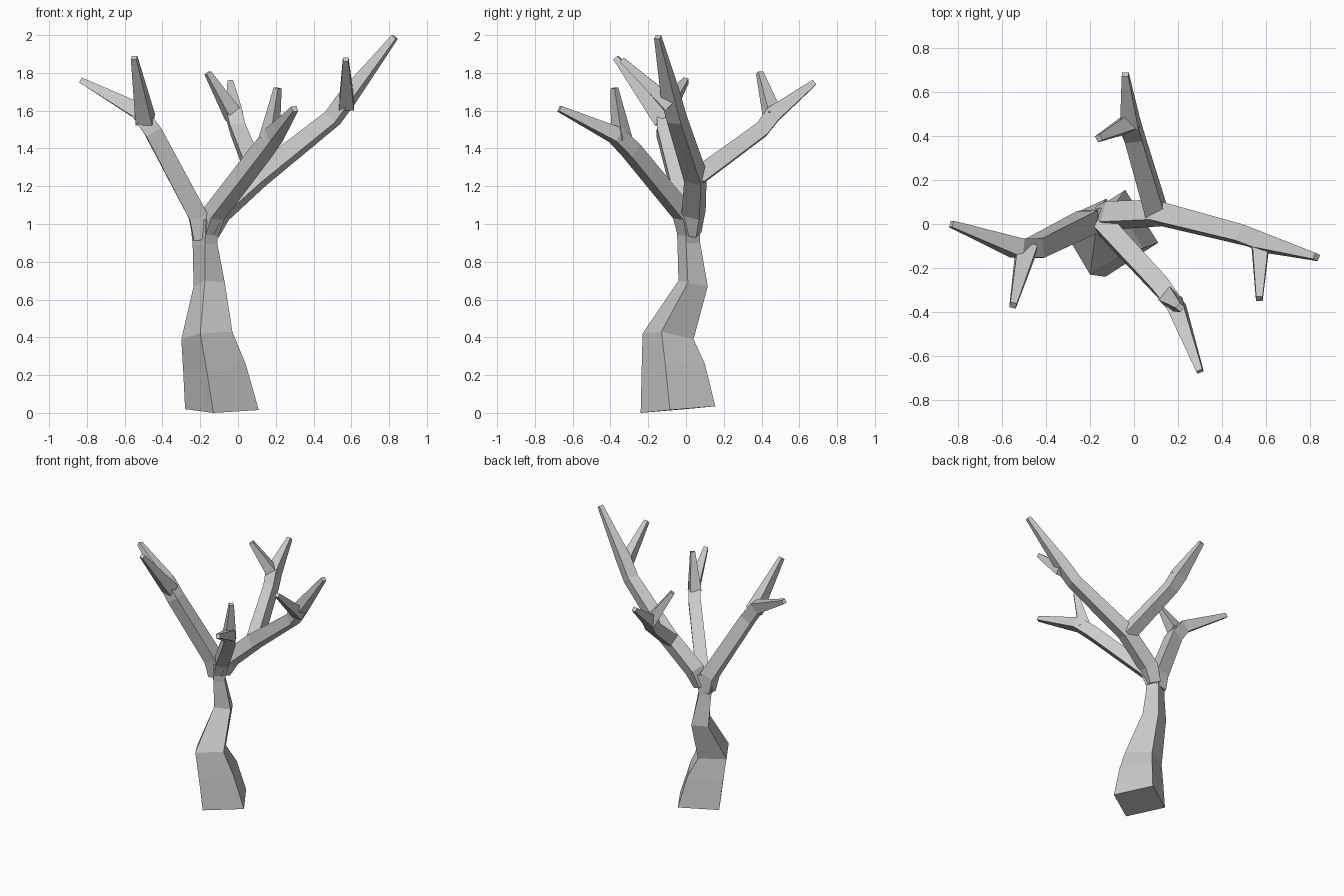
import bpy
import bmesh
from math import cos, sin, pi, radians
from mathutils import Vector

cube = bpy.data.objects.get("Cube")
if cube:
    bpy.data.objects.remove(cube)

bark = bpy.data.materials.new("grey_bark")
bark.use_nodes = True
GREY = (0.6, 0.6, 0.6, 1)
bark.diffuse_color = GREY
bark.node_tree.nodes["Principled BSDF"].inputs["Base Color"].default_value = GREY


def loft(name, rings):
    """Flat-shaded four-sided tube through a list of rings, capped at both ends."""
    bm = bmesh.new()
    loops = [[bm.verts.new(p) for p in ring] for ring in rings]
    for low, high in zip(loops, loops[1:]):
        for i in range(4):
            j = (i + 1) % 4
            bm.faces.new((low[i], low[j], high[j], high[i]))
    bm.faces.new(loops[0][::-1])
    bm.faces.new(loops[-1])
    bmesh.ops.recalc_face_normals(bm, faces=bm.faces[:])
    mesh = bpy.data.meshes.new(name)
    bm.to_mesh(mesh)
    bm.free()
    mesh.materials.append(bark)
    obj = bpy.data.objects.new(name, mesh)
    bpy.context.collection.objects.link(obj)
    return obj


def limb(name, path, roll=0):
    """Square limb along points (x, y, z, width), one face turned upward."""
    pts = [Vector(p[:3]) for p in path]
    side = (pts[-1] - pts[0]).cross(Vector((0, 0, 1)))
    rings = []
    for k, p in enumerate(pts):
        before = (p - pts[k - 1]).normalized() if k else Vector()
        after = (pts[k + 1] - p).normalized() if k + 1 < len(pts) else Vector()
        along = (before + after).normalized()
        u = (side - along * side.dot(along)).normalized()
        v = u.cross(along)
        r = path[k][3] / 2 ** 0.5
        angles = [radians(roll) + pi / 4 + i * pi / 2 for i in range(4)]
        rings.append([p + (u * cos(a) + v * sin(a)) * r for a in angles])
    return loft(name, rings)


# Crooked trunk: corners in order front, left, back, right
loft("trunk", [
    [(-.13, -.24, 0), (.11, -.085, .015), (-.04, .155, .035), (-.28, 0, .02)],
    [(-.165, -.235, .22), (.04, -.11, .26), (-.08, .10, .26), (-.29, -.03, .22)],
    [(-.20, -.23, .42), (-.03, -.13, .43), (-.13, .04, .39), (-.30, -.06, .39)],
    [(-.175, -.04, .70), (-.07, .01, .69), (-.125, .115, .67), (-.235, .065, .67)],
    [(-.175, -.045, .89), (-.11, 0, .90), (-.16, .075, .90), (-.24, .04, .89)],
    [(-.17, -.05, 1.02), (-.10, 0, 1.01), (-.15, .075, 1.05), (-.255, .03, 1.03)],
])

# Main branches, each tapering into its outer twig
limb("right_branch", [(-.19, .02, .92, .09), (-.21, .01, 1.04, .1),
                      (-.45, -.11, 1.49, .09), (-.53, -.11, 1.6, .085),
                      (-.83, 0, 1.76, .03)])
limb("front_branch", [(-.16, .01, .95, .08), (-.13, -.01, 1.05, .09),
                      (.13, -.29, 1.39, .085), (.19, -.37, 1.47, .08),
                      (.3, -.67, 1.61, .03)])
limb("left_branch", [(-.15, .03, .95, .08), (-.1, .04, 1.06, .1),
                     (.11, .05, 1.25, .095), (.5, -.05, 1.56, .08),
                     (.58, -.08, 1.67, .08), (.83, -.15, 1.99, .03)], roll=12)
limb("back_branch", [(.1, .06, 1.25, .09), (0, .4, 1.5, .08),
                     (-.02, .46, 1.58, .085), (-.04, .68, 1.75, .03)], roll=12)

# Side twigs at the forks
limb("right_twig", [(-.49, -.12, 1.55, .09), (-.55, -.37, 1.88, .03)])
limb("front_twig", [(.165, -.34, 1.45, .08), (.21, -.38, 1.72, .03)])
limb("left_twig", [(.575, -.08, 1.63, .08), (.57, -.34, 1.87, .03)])
limb("back_twig", [(-.02, .46, 1.57, .08), (-.16, .39, 1.8, .03)])
